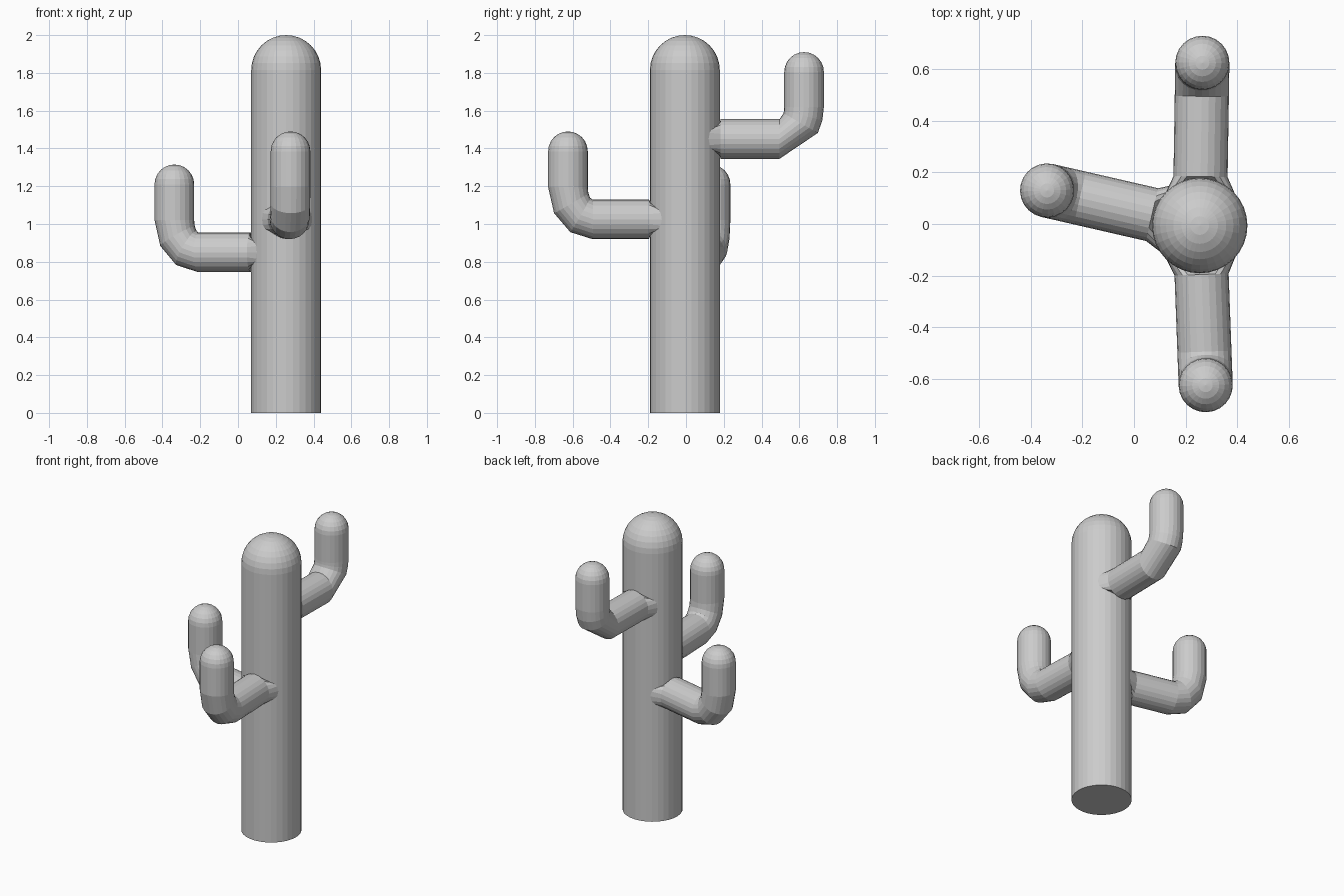
import bpy, bmesh
from math import sin, cos, pi, radians, sqrt, atan2, hypot
from mathutils import Vector

if "Cube" in bpy.data.objects:
    bpy.data.objects.remove(bpy.data.objects["Cube"])

CX, CY = 0.255, -0.006      # trunk axis
R, H = 0.185, 2.0           # trunk radius and height
r = 0.105                   # arm radius


def skin(name, rings, cap_start, tip):
    """Join equal-sized rings with quads, close the far end on a tip point."""
    bm = bmesh.new()
    loops = [[bm.verts.new(p) for p in ring] for ring in rings]
    n = len(loops[0])
    for a, b in zip(loops, loops[1:]):
        for i in range(n):
            j = (i + 1) % n
            bm.faces.new((a[i], a[j], b[j], b[i]))
    top = bm.verts.new(tip)
    last = loops[-1]
    for i in range(n):
        bm.faces.new((last[i], last[(i + 1) % n], top))
    if cap_start:
        bm.faces.new(loops[0][::-1])
    bmesh.ops.recalc_face_normals(bm, faces=bm.faces)
    me = bpy.data.meshes.new(name)
    bm.to_mesh(me)
    bm.free()
    ob = bpy.data.objects.new(name, me)
    bpy.context.collection.objects.link(ob)
    return ob


def trunk():
    n = 32
    prof = [(R, 0)] + [(R * cos(k * pi / 16), H - R + R * sin(k * pi / 16)) for k in range(8)]
    rings = [[(CX + q * cos(2 * pi * i / n), CY + q * sin(2 * pi * i / n), z)
              for i in range(n)] for q, z in prof]
    skin("trunk", rings, True, (CX, CY, H))


def arm(name, tx, ty, z0, top, bend):
    n = 24
    dx, dy = tx - CX, ty - CY
    D = hypot(dx, dy)
    out = Vector((dx / D, dy / D, 0))
    side = Vector((-out.y, out.x, 0))
    up = Vector((0, 0, 1))
    base = Vector((CX, CY, 0))
    angs = [2 * pi * i / n for i in range(n)]

    def ring(d, z, tilt, q):
        v = up * cos(tilt) - out * sin(tilt)
        c = base + out * d + up * z
        return [c + side * q * cos(a) + v * q * sin(a) for a in angs]

    # flared root lying on the trunk surface
    root = []
    for a in angs:
        c, s = cos(a), sin(a)
        w = 0.135 * c
        h = 0.075 * (abs(s) ** 0.6) * (1 if s >= 0 else -1)
        root.append(base + side * w + out * sqrt(0.183 ** 2 - w * w) + up * (z0 + h))
    rings = [root, ring(0.19, z0, 0, r)]
    # elbow
    bx, bz = 0.13, 0.17
    for deg in bend:
        t = radians(deg)
        rings.append(ring(D - bx + bx * sin(t), z0 + bz - bz * cos(t), t, r))
    # upright part and rounded tip
    for k in range(6):
        t = k * pi / 12
        rings.append(ring(D, top - r + r * sin(t), pi / 2, r * cos(t)))
    skin(name, rings, False, base + out * D + up * top)


trunk()
arm("left_arm", -0.337, 0.13, 0.85, 1.315, (0, 30, 60, 90))
arm("front_arm", 0.278, -0.625, 1.025, 1.49, (0, 30, 60, 90))
arm("back_arm", 0.265, 0.625, 1.45, 1.91, (0, 60, 75, 90))
